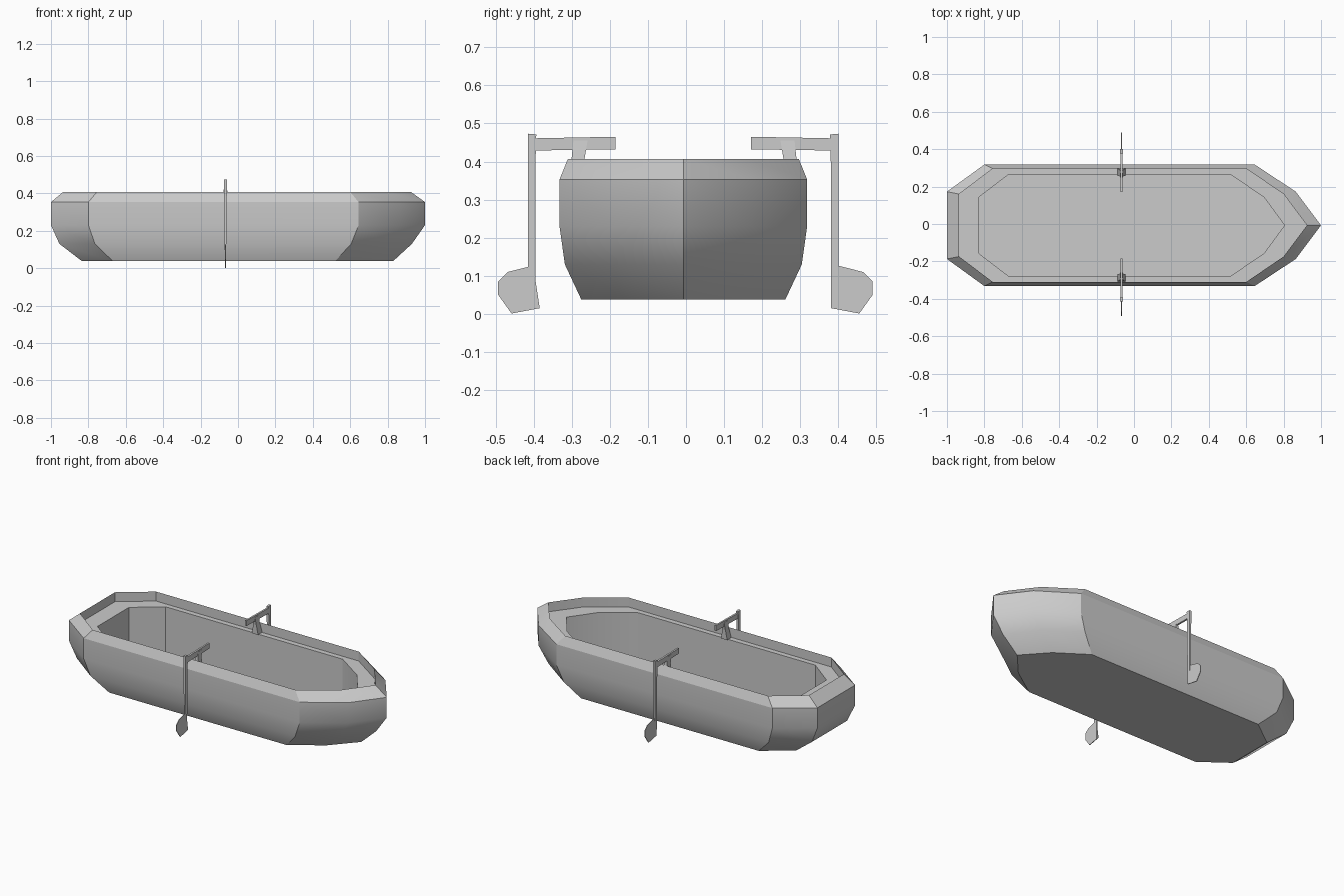
import bpy, bmesh, math

if "Cube" in bpy.data.objects:
    bpy.data.objects.remove(bpy.data.objects["Cube"])

YC = -0.007      # hull centre line
OAR_X = -0.067


def finish(name, bm, smooth=None):
    bmesh.ops.recalc_face_normals(bm, faces=bm.faces)
    me = bpy.data.meshes.new(name)
    bm.to_mesh(me)
    bm.free()
    ob = bpy.data.objects.new(name, me)
    bpy.context.collection.objects.link(ob)
    if smooth:
        bpy.ops.object.select_all(action='DESELECT')
        ob.select_set(True)
        bpy.context.view_layer.objects.active = ob
        bpy.ops.object.shade_smooth_by_angle(angle=math.radians(smooth))
    return ob


def ring(bm, z, stern, aft, fore, cheek, tip, side, narrow):
    """Plan outline: flat stern, straight sides, pointed bow."""
    half = [(stern, narrow), (aft, side), (fore, side), (cheek, narrow)]
    pts = half + [(tip, 0)] + [(x, -y) for x, y in reversed(half)]
    return [bm.verts.new((x, YC + y, z)) for x, y in pts]


# Hull: loft of outlines, outside upward, over the rim, down to the floor
sections = [
    (0.038, -0.835, -0.67, 0.52, 0.70, 0.83, 0.268, 0.145),
    (0.13, -0.955, -0.765, 0.605, 0.805, 0.93, 0.311, 0.168),
    (0.23, -1.0, -0.80, 0.645, 0.865, 1.0, 0.325, 0.18),
    (0.353, -1.0, -0.80, 0.645, 0.865, 1.0, 0.325, 0.18),
    (0.407, -0.935, -0.755, 0.60, 0.80, 0.925, 0.303, 0.167),
    (0.35, -0.935, -0.755, 0.60, 0.80, 0.925, 0.303, 0.167),
    (0.35, -0.83, -0.67, 0.515, 0.695, 0.805, 0.272, 0.15),
    (0.05, -0.83, -0.67, 0.515, 0.695, 0.805, 0.272, 0.15),
]
bm = bmesh.new()
rings = [ring(bm, *s) for s in sections]
for a, b in zip(rings, rings[1:]):
    for i in range(len(a)):
        j = (i + 1) % len(a)
        bm.faces.new((a[i], a[j], b[j], b[i]))
bm.faces.new(rings[0])
bm.faces.new(rings[-1])
for r in rings[3:4]:
    for i in range(len(r)):
        bm.edges.get((r[i - 1], r[i])).smooth = False
finish("hull", bm, 30)


def slab(name, pts, sign, dy=0.0, dz=0.0):
    """Side-view polygon (y, z, half thickness) given thickness along x."""
    bm = bmesh.new()
    a, b = [[bm.verts.new((OAR_X + s * t, sign * (y + dy), z + dz))
             for y, z, t in pts] for s in (-1, 1)]
    bm.faces.new(a)
    bm.faces.new(b)
    for i in range(len(a)):
        bm.faces.new((a[i - 1], a[i], b[i], b[i - 1]))
    finish(name, bm)


# Oars: upright shaft, handle, blade and rowlock on each side
for side, sign, dy, dz in (("left", 1, 0, 0), ("right", -1, 0.015, 0)):
    slab(side + "_oar_shaft", [(0.380, 0.015, 0.003), (0.400, 0.015, 0.003),
         (0.400, 0.40, 0.007), (0.400, 0.473, 0.007),
         (0.378, 0.471, 0.007), (0.380, 0.40, 0.007)], sign, dy, dz)
    slab(side + "_oar_handle", [(0.17, 0.432, 0.005), (0.38, 0.429, 0.006),
         (0.38, 0.461, 0.006), (0.17, 0.465, 0.005)], sign, dy, dz)
    slab(side + "_oar_blade", [(0.381, 0.015, 0.002), (0.455, 0.001, 0.002),
         (0.490, 0.05, 0.002), (0.490, 0.085, 0.002), (0.465, 0.11, 0.002),
         (0.398, 0.127, 0.002)], sign, dy * 0.2, 0)
    slab(side + "_rowlock", [(0.248, 0.455, 0.007), (0.285, 0.455, 0.007),
         (0.290, 0.407, 0.010), (0.297, 0.349, 0.021), (0.258, 0.349, 0.021),
         (0.256, 0.407, 0.010)], sign, dy * 0.7, 0)
